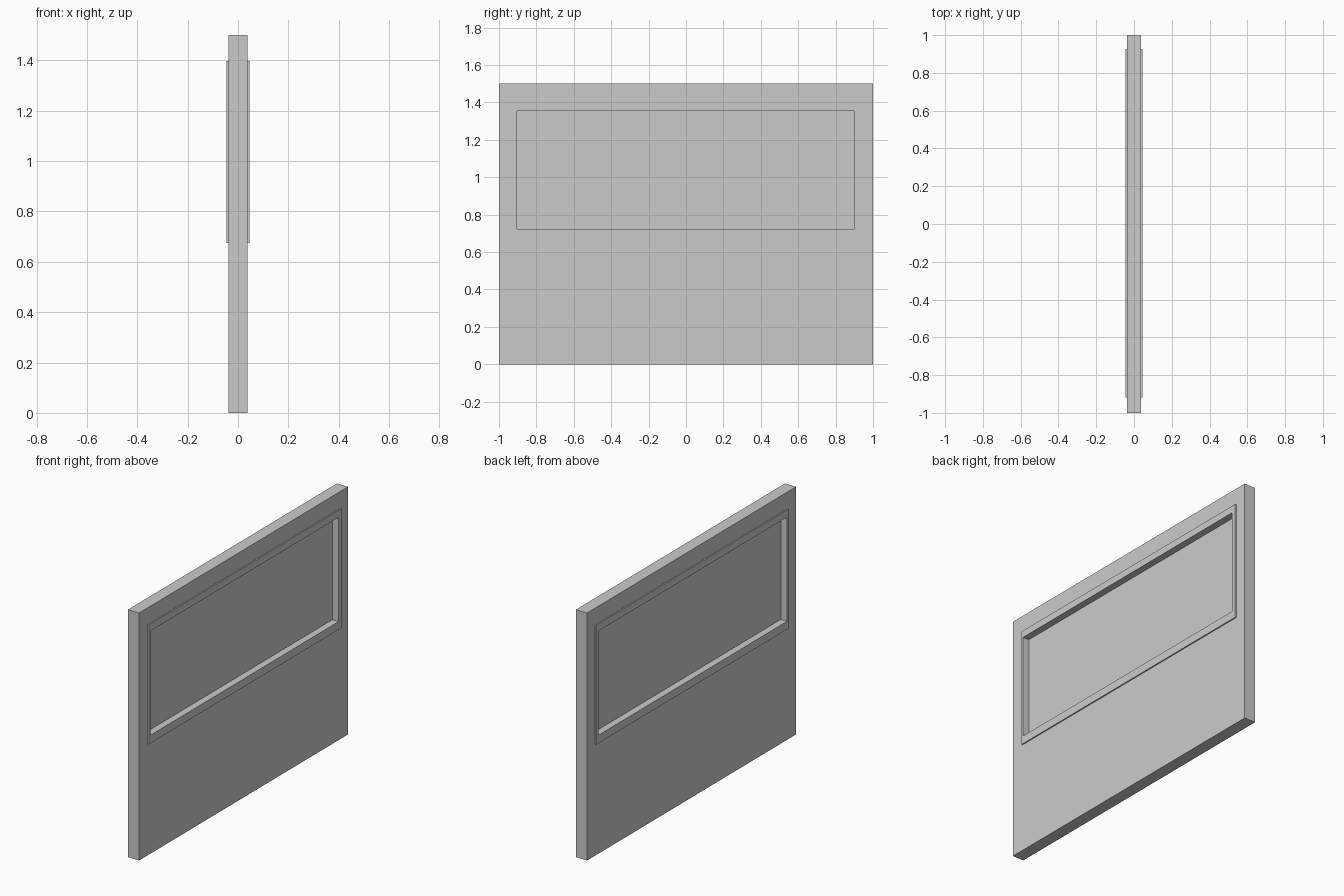
import bpy, bmesh

if "Cube" in bpy.data.objects:
    bpy.data.objects.remove(bpy.data.objects["Cube"])


def make_object(name, bm):
    bmesh.ops.recalc_face_normals(bm, faces=bm.faces)
    mesh = bpy.data.meshes.new(name)
    bm.to_mesh(mesh)
    bm.free()
    obj = bpy.data.objects.new(name, mesh)
    bpy.context.collection.objects.link(obj)
    return obj


def corners(rect):
    y0, y1, z0, z1 = rect
    return [(y0, z0), (y1, z0), (y1, z1), (y0, z1)]


def slab(name, outer, half, inner=None):
    """Rectangular slab in the YZ plane, with an optional rectangular opening."""
    bm = bmesh.new()

    def loop(rect, x):
        return [bm.verts.new((x, y, z)) for y, z in corners(rect)]

    def bridge(a, b):
        for i in range(4):
            j = (i + 1) % 4
            bm.faces.new((a[i], a[j], b[j], b[i]))

    left, right = loop(outer, -half), loop(outer, half)
    bridge(left, right)
    if inner:
        hole_left, hole_right = loop(inner, -half), loop(inner, half)
        bridge(hole_left, hole_right)
        bridge(left, hole_left)
        bridge(right, hole_right)
    else:
        bm.faces.new(left)
        bm.faces.new(right)
    return make_object(name, bm)


# Rectangles as y min, y max, z min, z max
WALL = (-1.0, 1.0, 0.0, 1.5)
FRAME = (-0.918, 0.927, 0.675, 1.398)
OPENING = (-0.903, 0.9, 0.724, 1.355)

# Wall with a window hole
slab("wall_panel", WALL, 0.0375, FRAME)
# Window surround, proud of the wall on both sides
slab("window_frame", FRAME, 0.045, OPENING)
# Thin pane set in the middle of the frame
slab("window_pane", OPENING, 0.003)
